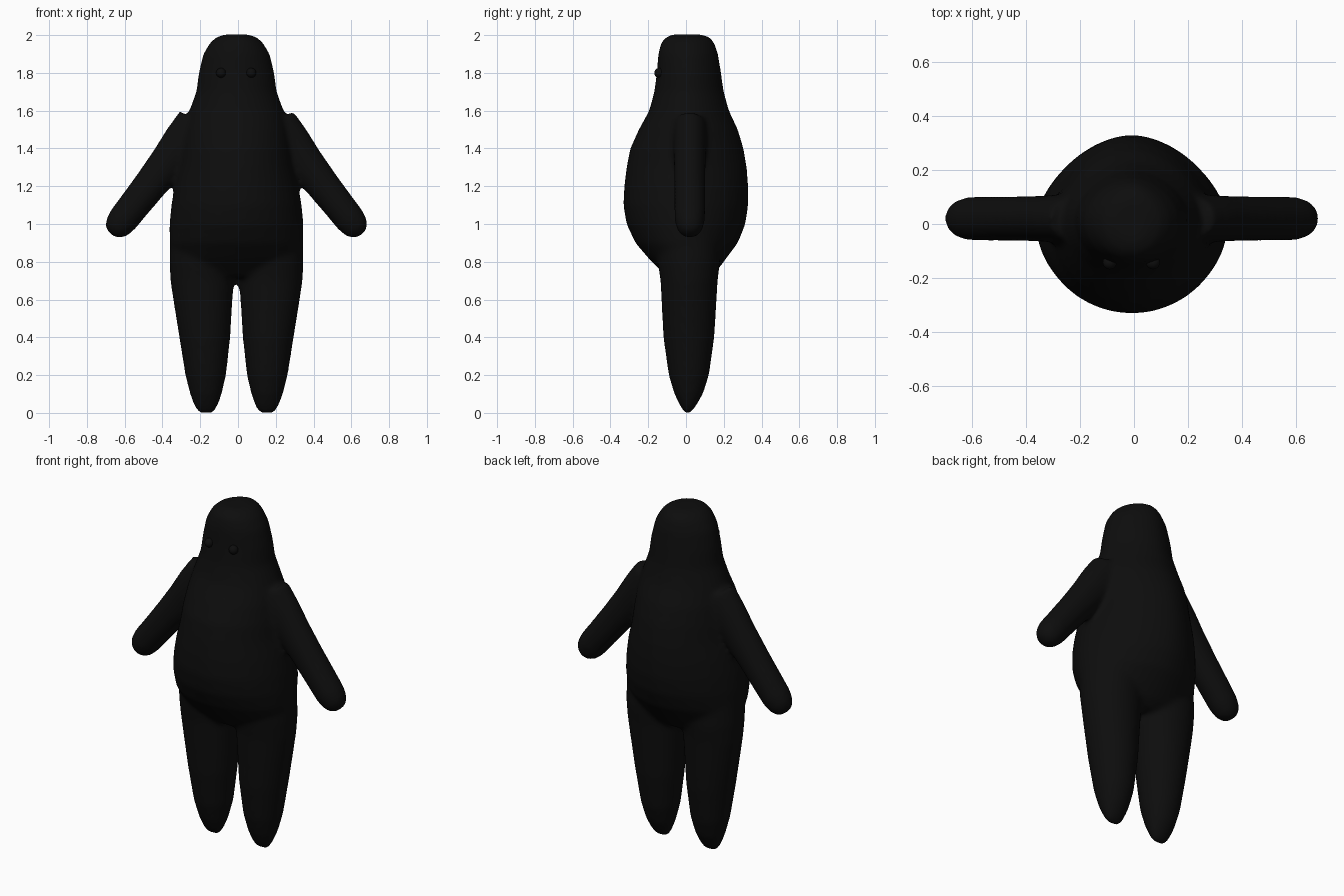
import bpy, bmesh, math
from mathutils import Vector

if "Cube" in bpy.data.objects:
    bpy.data.objects.remove(bpy.data.objects["Cube"])

AXIS_X = -0.008  # mirror line of the figure

black = bpy.data.materials.new("soft black")
black.diffuse_color = (0.004, 0.004, 0.004, 1)
black.use_nodes = True
black.node_tree.nodes["Principled BSDF"].inputs["Base Color"].default_value = black.diffuse_color

bm = bmesh.new()


def loft(rings, tilt=0.0, side=1, power=1.0, n=40):
    """Closed tube from rings (x, z, half width, front y, back y)."""
    across = Vector((math.cos(tilt), 0, math.sin(tilt)))
    loops = []
    for x, z, w, front, back in rings:
        mid, half = (front + back) / 2, (back - front) / 2
        loop = []
        for i in range(n):
            a = 2 * math.pi * i / n
            c, s = math.cos(a), math.sin(a)
            # power above 1 makes the back a little more pointed
            k = power if s > 0 else 1.0
            p = Vector((x, 0, z)) + across * (w * math.copysign(abs(c) ** k, c))
            y = mid + half * math.copysign(abs(s) ** k, s)
            loop.append(bm.verts.new((AXIS_X + side * p.x, y, p.z)))
        loops.append(loop)
    faces = []
    for a, b in zip(loops, loops[1:]):
        for i in range(n):
            j = (i + 1) % n
            faces.append(bm.faces.new((a[i], a[j], b[j], b[i])))
    faces.append(bm.faces.new(loops[0][::-1]))
    faces.append(bm.faces.new(loops[-1]))
    bmesh.ops.recalc_face_normals(bm, faces=faces)


# Head and torso, from the crown down to the hips
torso = [
    (2.003, .06, -.07, .08), (1.99, .105, -.105, .125), (1.96, .14, -.132, .15),
    (1.9, .176, -.147, .17), (1.8, .2, -.155, .186), (1.7, .213, -.168, .2),
    (1.6, .25, -.195, .228), (1.5, .275, -.25, .275), (1.4, .29, -.295, .305),
    (1.3, .303, -.315, .322), (1.2, .328, -.327, .33), (1.1, .345, -.332, .33),
    (1.0, .355, -.315, .315), (.9, .355, -.268, .275), (.82, .335, -.2, .215),
    (.76, .29, -.14, .17), (.72, .22, -.1, .12),
]
loft([(0, z, w, f, b) for z, w, f, b in torso], power=1.12)

# Legs with rounded, tapered feet
leg = [
    (.185, .95, .165, -.16, .18), (.183, .8, .172, -.15, .18), (.182, .7, .168, -.135, .168),
    (.178, .6, .157, -.13, .162), (.168, .4, .135, -.12, .15), (.163, .2, .108, -.092, .122),
    (.162, .1, .084, -.062, .09), (.161, .04, .064, -.033, .055), (.161, .0, .042, -.008, .026),
]

# Arms: distance along the arm, half width, half depth
arm = [(0, .12, .09), (.12, .115, .088), (.25, .1, .084), (.4, .09, .082), (.55, .084, .082),
       (.64, .082, .08), (.69, .072, .07), (.72, .054, .052), (.738, .03, .028)]
start, down = Vector((.205, 1.525)), Vector((.62, -.785))
arm_rings = []
for t, w, d in arm:
    c = start + down * t
    arm_rings.append((c.x, c.y, w, .02 - d, .02 + d))
arm_tilt = math.atan2(.62, .785)

for side in (-1, 1):
    loft(leg, side=side)
    loft(arm_rings, tilt=arm_tilt, side=side)

mesh = bpy.data.meshes.new("body")
bm.to_mesh(mesh)
bm.free()
body = bpy.data.objects.new("body", mesh)
bpy.context.collection.objects.link(body)
mesh.materials.append(black)

# Fuse the limbs into one skin and soften the joins
remesh = body.modifiers.new("fuse", 'REMESH')
remesh.mode = 'VOXEL'
remesh.voxel_size = 0.014
remesh.use_smooth_shade = True
soften = body.modifiers.new("soften", 'SMOOTH')
soften.factor = 0.5
soften.iterations = 10

# Small bead eyes
for name, x in (("left_eye", -.09), ("right_eye", .07)):
    bpy.ops.mesh.primitive_uv_sphere_add(segments=20, ring_count=12, radius=.026,
                                         location=(x, -.142, 1.8))
    eye = bpy.context.object
    eye.name = name
    eye.data.materials.append(black)
    bpy.ops.object.shade_smooth()
